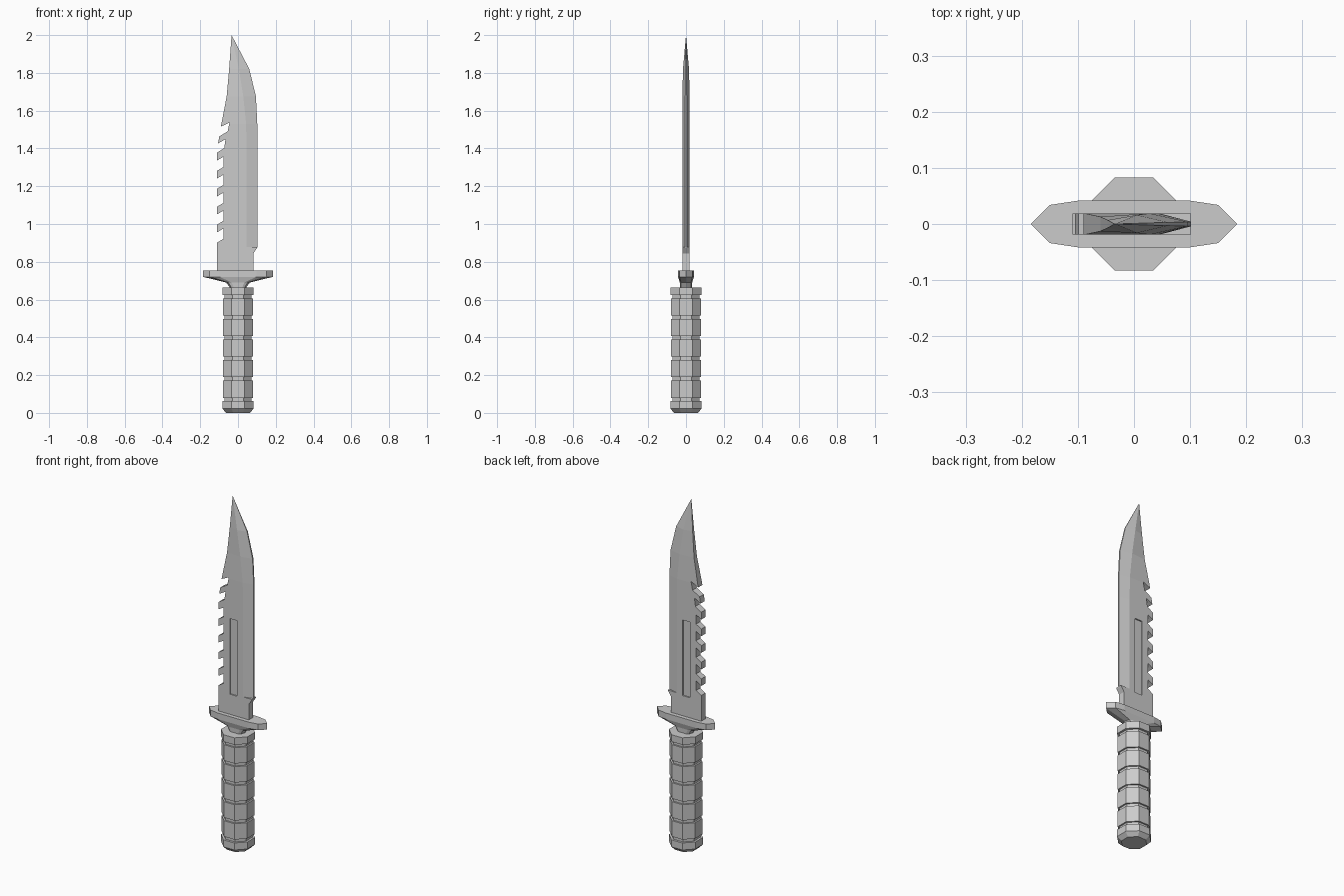
import bpy, bmesh, math

if "Cube" in bpy.data.objects:
    bpy.data.objects.remove(bpy.data.objects["Cube"])

steel = bpy.data.materials.new("plain_grey")
steel.diffuse_color = (0.6, 0.6, 0.6, 1)
steel.use_nodes = True
steel.node_tree.nodes["Principled BSDF"].inputs["Base Color"].default_value = steel.diffuse_color


def loft(bm, rings):
    """Skin a stack of equal-length rings and cap both ends."""
    rows = [[bm.verts.new(p) for p in ring] for ring in rings]
    n = len(rows[0])
    for a, b in zip(rows, rows[1:]):
        for i in range(n):
            j = (i + 1) % n
            bm.faces.new((a[i], a[j], b[j], b[i]))
    bm.faces.new(rows[0][::-1])
    bm.faces.new(rows[-1])


def finish(name, bm):
    bmesh.ops.remove_doubles(bm, verts=bm.verts, dist=1e-5)
    bmesh.ops.recalc_face_normals(bm, faces=bm.faces)
    mesh = bpy.data.meshes.new(name)
    bm.to_mesh(mesh)
    bm.free()
    mesh.materials.append(steel)
    obj = bpy.data.objects.new(name, mesh)
    bpy.context.collection.objects.link(obj)
    return obj


def prism(bm, outline, y0, y1):
    """Extrude an x-z outline along y."""
    loft(bm, [[(x, y, z) for x, z in outline] for y in (y0, y1)])


# Octagonal handle with pommel, grip segments and collar
def octagon(apothem, z):
    r = apothem / math.cos(math.pi / 8)
    return [(r * math.cos((i + .5) * math.pi / 4),
             r * math.sin((i + .5) * math.pi / 4), z) for i in range(8)]


profile = [(.062, 0), (.083, .022)]
for k in range(6):
    z = .062 + .1088 * k
    before = .083 if k == 0 else .080
    after = .083 if k == 5 else .080
    profile += [(before, z), (.071, z), (.071, z + .018), (after, z + .018)]
profile.append((.083, .664))
bm = bmesh.new()
loft(bm, [octagon(a, z) for a, z in profile])
finish("handle", bm)

# Cross guard tapering down to the neck
half = [(.184, 0), (.15, .034), (.097, .042), (-.097, .042), (-.15, .034)]
outline = half + [(-x, -y) for x, y in half]
bm = bmesh.new()
loft(bm, [[(x * sx, y * sy, z) for x, y in outline] for z, sx, sy in
          [(.65, .24, .75), (.665, .24, .75), (.69, .34, .78), (.72, 1, 1), (.755, 1, 1)]])
finish("guard", bm)

# Blade rows: z, spine x / half thickness, ridge x / half thickness, edge x / half thickness
T = .019
rows = [
    (.74, -.11, T, .045, T, .082, T),
    (.845, -.11, T, .045, T, .082, T),
    (.872, -.11, T, .045, T, .100, T),
    (.877, -.11, T, .045, T, .102, T),
    (.877, -.11, T, .045, T, .102, .004),
    (1.40, -.11, T, .045, T, .102, .004),
    (1.53, -.088, T, .043, T, .102, .004),
    (1.675, -.06, .013, .028, T, .095, .004),
    (1.82, -.047, .007, .005, .016, .06, .003),
    (2.0, -.034, 0, -.034, 0, -.034, 0),
]
bm = bmesh.new()
loft(bm, [[(s, -ys, z), (r, -yr, z), (e, -ye, z), (e, ye, z), (r, yr, z), (s, ys, z)]
          for z, s, ys, r, yr, e, ye in rows])
blade = finish("blade", bm)

# Cutter: saw-tooth gaps along the spine and a shallow groove on each side
bm = bmesh.new()
for k in range(5):
    z = .902 + .095 * k
    prism(bm, [(-.13, z - .012), (-.077, z + .02), (-.077, z + .074), (-.13, z + .043)], -.05, .05)
prism(bm, [(-.13, 1.366), (-.073, 1.402), (-.066, 1.449), (-.13, 1.413)], -.05, .05)
prism(bm, [(-.13, 1.446), (-.055, 1.49), (-.045, 1.537), (-.13, 1.497)], -.05, .05)
for side in (-1, 1):
    prism(bm, [(-.038, .87), (.008, .87), (.008, 1.303), (-.038, 1.303)], side * .012, side * .05)
cutter = finish("blade_cutter", bm)
cutter.hide_render = True

cut = blade.modifiers.new("cut", 'BOOLEAN')
cut.operation = 'DIFFERENCE'
cut.solver = 'EXACT'
cut.object = cutter
bpy.context.view_layer.objects.active = blade
bpy.ops.object.modifier_apply(modifier="cut")
bpy.data.objects.remove(cutter)
